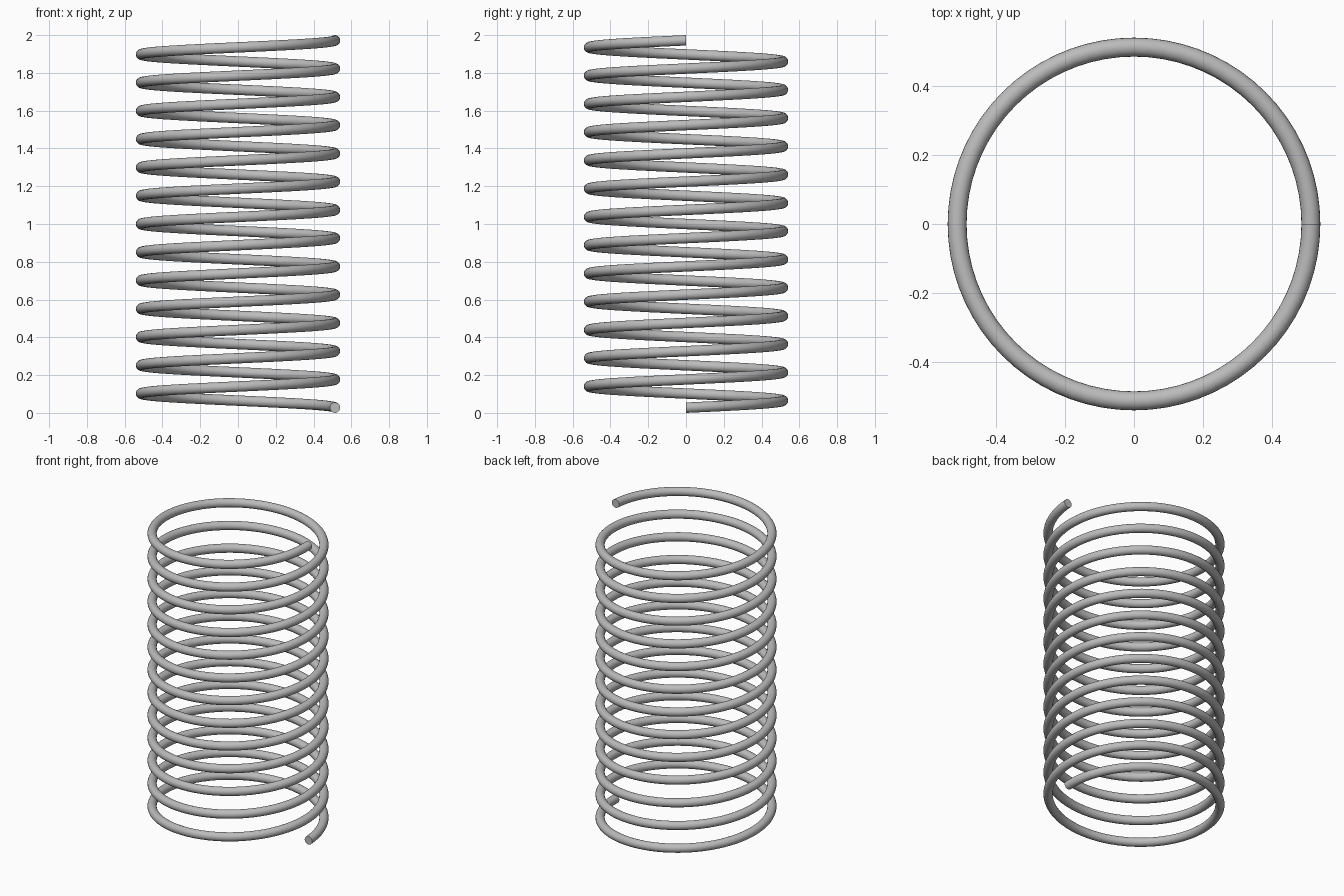
import bpy, bmesh, math
from mathutils import Matrix

if "Cube" in bpy.data.objects:
    bpy.data.objects.remove(bpy.data.objects["Cube"], do_unlink=True)

WIRE = 0.0275          # wire radius
RADIUS = 0.5135        # coil centre-line radius
TURNS = 13
STEPS = 72 * TURNS
RISE = 2 - 2 * WIRE    # centre-line height

# Steel colour
steel = bpy.data.materials.new("grey_steel")
steel.use_nodes = True
colour = (0.5, 0.5, 0.5, 1)
steel.diffuse_color = colour
steel.node_tree.nodes["Principled BSDF"].inputs["Base Color"].default_value = colour

# Upright wire section, swept upward around the z axis
bm = bmesh.new()
section = Matrix.Translation((RADIUS, 0, WIRE)) @ Matrix.Rotation(math.pi / 2, 4, 'X')
bmesh.ops.create_circle(bm, segments=20, radius=WIRE, matrix=section)
bmesh.ops.spin(bm, geom=bm.verts[:] + bm.edges[:], cent=(0, 0, 0), axis=(0, 0, 1),
               dvec=(0, 0, RISE / STEPS), angle=2 * math.pi * TURNS, steps=STEPS)

# Flat cut ends
bmesh.ops.holes_fill(bm, edges=[e for e in bm.edges if e.is_boundary], sides=0)
bmesh.ops.recalc_face_normals(bm, faces=bm.faces[:])

# Make sure the coil climbs counter-clockwise from its lower end
low = [v for v in bm.verts if v.co.z < WIRE * 2 and abs(v.co.x - RADIUS) < WIRE * 2]
if sum(v.co.y for v in low) < 0:
    bmesh.ops.scale(bm, vec=(1, -1, 1), verts=bm.verts[:])
    bmesh.ops.reverse_faces(bm, faces=bm.faces[:])

mesh = bpy.data.meshes.new("spring_coil")
bm.to_mesh(mesh)
bm.free()
mesh.materials.append(steel)
coil = bpy.data.objects.new("spring_coil", mesh)
bpy.context.collection.objects.link(coil)

# Smooth wire with sharp end rims
bpy.ops.object.select_all(action='DESELECT')
coil.select_set(True)
bpy.context.view_layer.objects.active = coil
bpy.ops.object.shade_smooth_by_angle(angle=math.radians(40))
